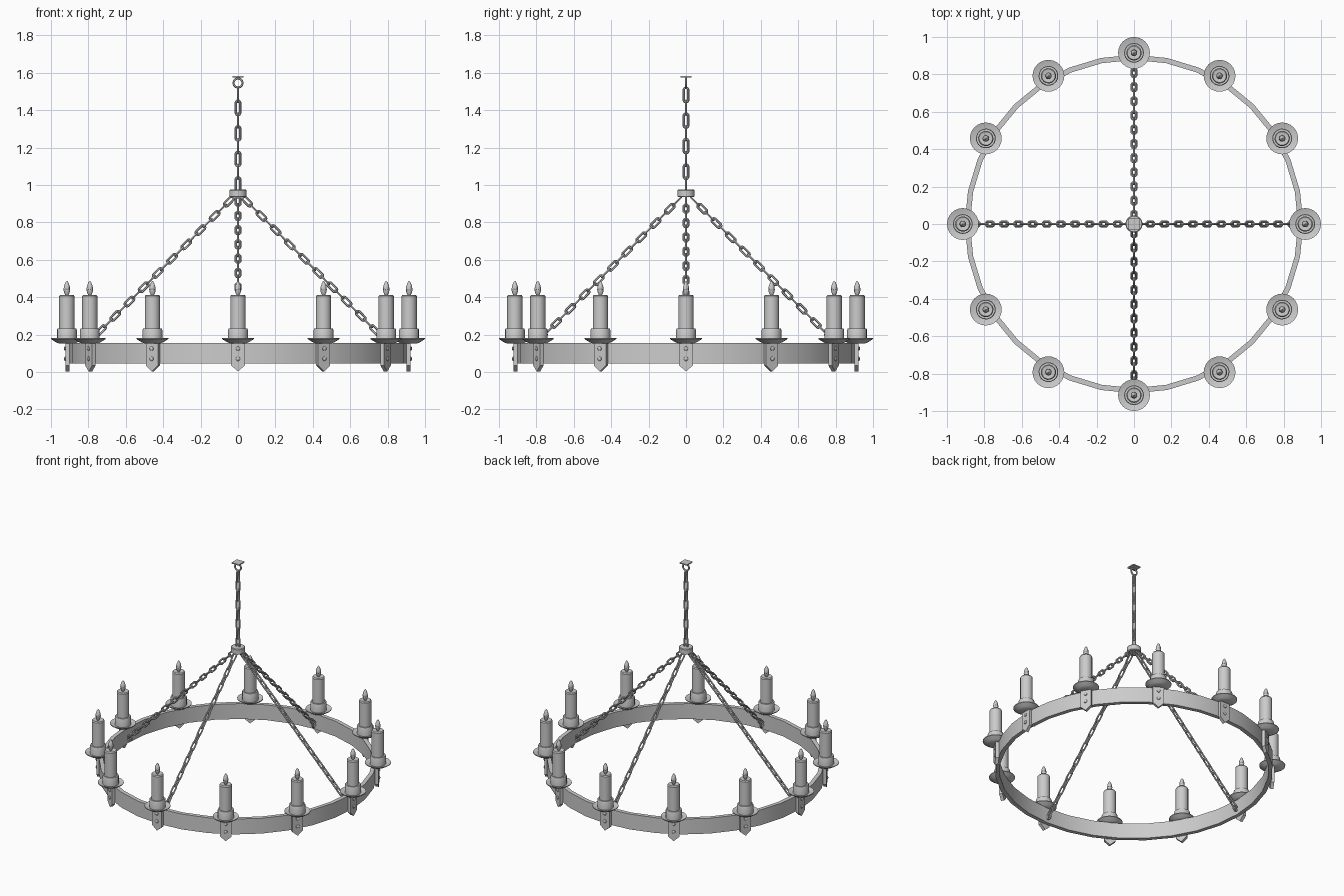
import bpy, bmesh, math
from mathutils import Matrix, Vector

if "Cube" in bpy.data.objects:
    bpy.data.objects.remove(bpy.data.objects["Cube"], do_unlink=True)

iron = bpy.data.materials.new("plain grey")
iron.use_nodes = True
GREY = (0.6, 0.6, 0.6, 1)
iron.diffuse_color = GREY
iron.node_tree.nodes["Principled BSDF"].inputs["Base Color"].default_value = GREY


def finish(name, bm, smooth=True):
    bmesh.ops.recalc_face_normals(bm, faces=bm.faces)
    mesh = bpy.data.meshes.new(name)
    bm.to_mesh(mesh)
    bm.free()
    mesh.materials.append(iron)
    obj = bpy.data.objects.new(name, mesh)
    bpy.context.collection.objects.link(obj)
    if smooth:
        bpy.ops.object.select_all(action="DESELECT")
        obj.select_set(True)
        bpy.context.view_layer.objects.active = obj
        bpy.ops.object.shade_smooth_by_angle(angle=math.radians(35))
    return obj


def lathe(bm, profile, sides, closed=False, matrix=Matrix()):
    """Revolve (radius, z) points about z; open profiles get capped ends."""
    rings = []
    for r, z in profile:
        rings.append([bm.verts.new(matrix @ Vector((r * math.cos(a), r * math.sin(a), z)))
                      for a in (math.tau * i / sides for i in range(sides))])
    pairs = list(zip(rings, rings[1:]))
    if closed:
        pairs.append((rings[-1], rings[0]))
    for low, high in pairs:
        for i in range(sides):
            j = (i + 1) % sides
            bm.faces.new((low[i], low[j], high[j], high[i]))
    if not closed:
        bm.faces.new(rings[0])
        bm.faces.new(rings[-1])


def link(bm, matrix, half_len, half_wid, wire, sides=6, steps=12):
    """Oval chain link, long along local z and flat in local xz."""
    straight = half_len - half_wid
    loops = []
    for i in range(steps):
        a = math.tau * (i + 0.5) / steps
        out = Vector((math.cos(a), 0, math.sin(a)))
        centre = out * (half_wid - wire)
        centre.z += math.copysign(straight, out.z)
        loops.append([bm.verts.new(matrix @ (centre + wire * (
            out * math.cos(b) + Vector((0, math.sin(b), 0)))))
            for b in (math.tau * k / sides for k in range(sides))])
    for i in range(steps):
        one, two = loops[i], loops[(i + 1) % steps]
        for k in range(sides):
            m = (k + 1) % sides
            bm.faces.new((one[k], one[m], two[m], two[k]))


def chain(name, start, end, count):
    """Row of links, each turned a quarter from the last."""
    bm = bmesh.new()
    start, end = Vector(start), Vector(end)
    along = end - start
    wire = 0.006
    pitch = along.length / count
    turn = Vector((0, 0, 1)).rotation_difference(along.normalized()).to_matrix().to_4x4()
    for i in range(count):
        place = Matrix.Translation(start + along * ((i + 0.5) / count))
        spin = Matrix.Rotation(math.pi / 2 * (i % 2), 4, "Z")
        link(bm, place @ turn @ spin, pitch / 2 + 1.8 * wire, 0.018, wire)
    return finish(name, bm)


# Iron hoop
bm = bmesh.new()
lathe(bm, [(0.877, 0.045), (0.905, 0.045), (0.905, 0.155), (0.877, 0.155)], 32, closed=True)
finish("hoop", bm)

# Turned parts of one candle station
DISH = [(0.045, 0.153), (0.06, 0.16), (0.085, 0.176), (0.085, 0.181), (0.05, 0.17)]
CUP = [(0.053, 0.165), (0.053, 0.225), (0.05, 0.232), (0.04, 0.232)]
CANDLE = [(0.041, 0.2), (0.041, 0.405), (0.036, 0.412), (0.012, 0.408)]
FLAME = [(0.006, 0.405), (0.015, 0.425), (0.018, 0.44), (0.015, 0.46), (0.008, 0.478), (0.002, 0.486)]
TAB = [(-0.037, 0.157), (-0.037, 0.035), (0, 0.003), (0.037, 0.035), (0.037, 0.157)]
RIVET = [(0.012, -0.002), (0.011, 0.004), (0.006, 0.008), (0.001, 0.009)]

for n in range(12):
    turn = Matrix.Rotation(math.tau * n / 12, 4, "Z")
    station = turn @ Matrix.Translation((0.915, 0, 0))
    for name, profile, sides in (("drip_dish", DISH, 24), ("candle_cup", CUP, 16),
                                 ("candle", CANDLE, 16), ("flame", FLAME, 10)):
        bm = bmesh.new()
        lathe(bm, profile, sides, matrix=station)
        finish(f"{name}_{n + 1}", bm)

    # Pointed strap on the outside of the hoop
    bm = bmesh.new()
    strap = bm.faces.new([bm.verts.new((0.9, y, z)) for y, z in TAB])
    moved = bmesh.ops.extrude_face_region(bm, geom=[strap])["geom"]
    bmesh.ops.translate(bm, vec=(0.022, 0, 0),
                        verts=[v for v in moved if isinstance(v, bmesh.types.BMVert)])
    bm.transform(turn)
    finish(f"strap_{n + 1}", bm, smooth=False)

    # Rivets
    bm = bmesh.new()
    for z in (0.07, 0.125):
        lathe(bm, RIVET, 10, matrix=turn @ Matrix.Translation((0.922, 0, z))
              @ Matrix.Rotation(math.pi / 2, 4, "Y"))
    finish(f"rivets_{n + 1}", bm)

# Hub, ceiling plate and hanging ring
bm = bmesh.new()
lathe(bm, [(0.042, 0.935), (0.046, 0.939), (0.046, 0.971), (0.042, 0.975)], 16)
finish("hub", bm)

bm = bmesh.new()
bmesh.ops.create_cube(bm, size=1, matrix=Matrix.Translation((0, 0, 1.578))
                      @ Matrix.Diagonal((0.06, 0.06, 0.008, 1)))
finish("ceiling_plate", bm, smooth=False)

bm = bmesh.new()
link(bm, Matrix.Translation((0, 0, 1.545)), 0.03, 0.03, 0.006, steps=16)
finish("hanging_ring", bm)

# Chains
chain("main_chain", (0, 0, 0.968), (0, 0, 1.515), 8)
for n, side in enumerate(("left", "back", "right", "front")):
    c, s = round(math.cos(n * math.pi / 2)), round(math.sin(n * math.pi / 2))
    chain(f"{side}_chain", (0.03 * c, 0.03 * s, 0.93), (0.865 * c, 0.865 * s, 0.09), 22)
    # Eye ring fixing the chain to the hoop
    bm = bmesh.new()
    link(bm, Matrix.Translation((0.862 * c, 0.862 * s, 0.085))
         @ Matrix.Rotation(n * math.pi / 2, 4, "Z"), 0.024, 0.024, 0.006)
    finish(f"{side}_eye", bm)
